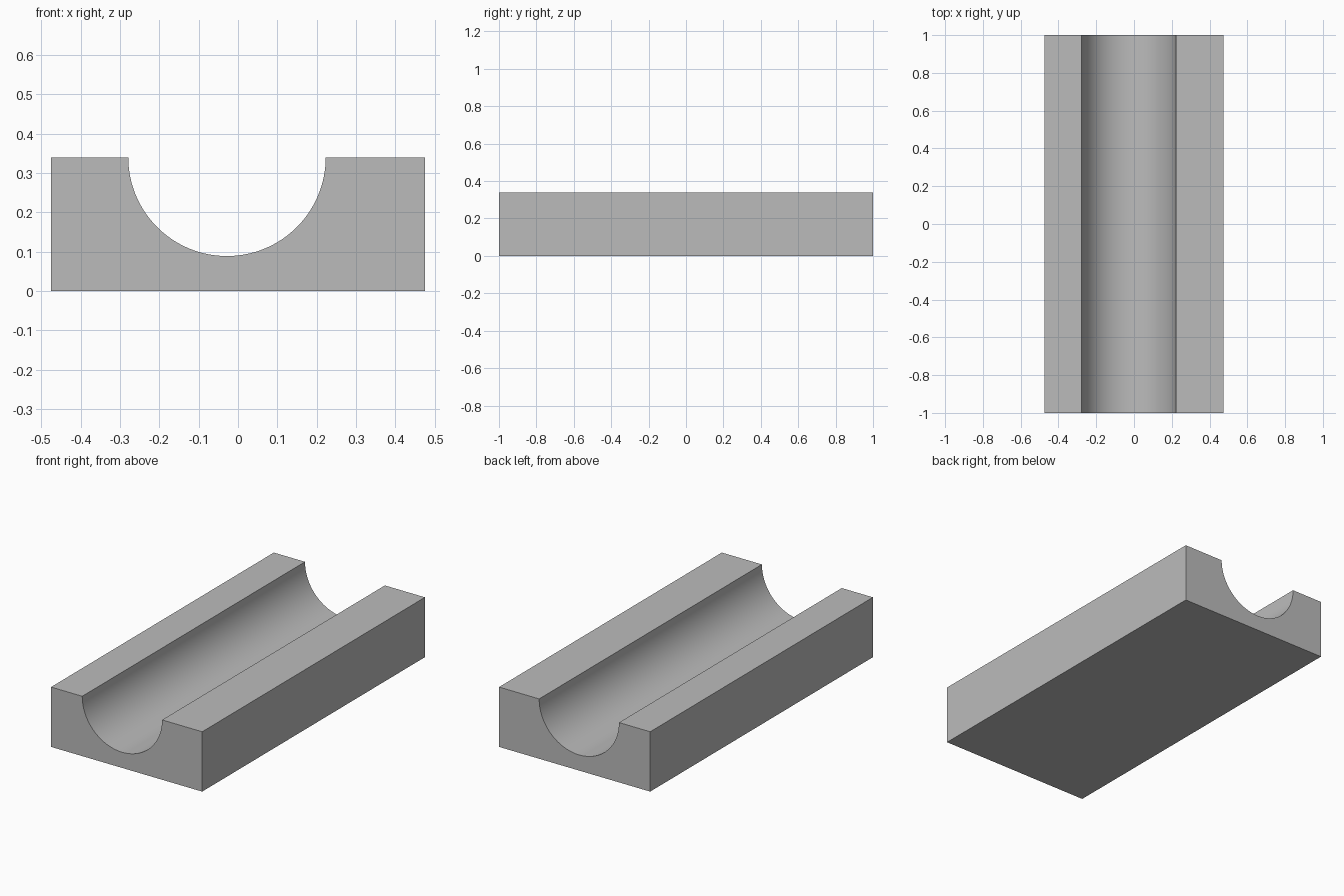
import bpy
import bmesh
from math import pi, sin, cos, radians

cube = bpy.data.objects.get("Cube")
if cube:
    bpy.data.objects.remove(cube, do_unlink=True)

HALF_WIDTH, HALF_LENGTH, HEIGHT = 0.475, 1.0, 0.34
GROOVE_X, GROOVE_RADIUS, SEGMENTS = -0.028, 0.251, 64

# Plain grey material
grey = bpy.data.materials.new("grey")
grey.use_nodes = True
colour = (0.5, 0.5, 0.5, 1.0)
grey.diffuse_color = colour
grey.node_tree.nodes["Principled BSDF"].inputs["Base Color"].default_value = colour

# Cross-section: block with an off-centre half-round groove in its top
profile = [(-HALF_WIDTH, HEIGHT), (-HALF_WIDTH, 0), (HALF_WIDTH, 0), (HALF_WIDTH, HEIGHT)]
for i in range(SEGMENTS + 1):
    a = pi * i / SEGMENTS
    profile.append((GROOVE_X + GROOVE_RADIUS * cos(a), HEIGHT - GROOVE_RADIUS * sin(a)))

# Extrude the section along the length
bm = bmesh.new()
front = bm.faces.new([bm.verts.new((x, -HALF_LENGTH, z)) for x, z in profile])
extruded = bmesh.ops.extrude_face_region(bm, geom=[front], use_keep_orig=True)
back_verts = [g for g in extruded["geom"] if isinstance(g, bmesh.types.BMVert)]
bmesh.ops.translate(bm, verts=back_verts, vec=(0, 2 * HALF_LENGTH, 0))
bmesh.ops.recalc_face_normals(bm, faces=bm.faces)

mesh = bpy.data.meshes.new("grooved_block")
bm.to_mesh(mesh)
bm.free()
mesh.materials.append(grey)
block = bpy.data.objects.new("grooved_block", mesh)
bpy.context.collection.objects.link(block)

# Smooth groove, sharp block edges
bpy.ops.object.select_all(action="DESELECT")
block.select_set(True)
bpy.context.view_layer.objects.active = block
bpy.ops.object.shade_smooth_by_angle(angle=radians(30))
